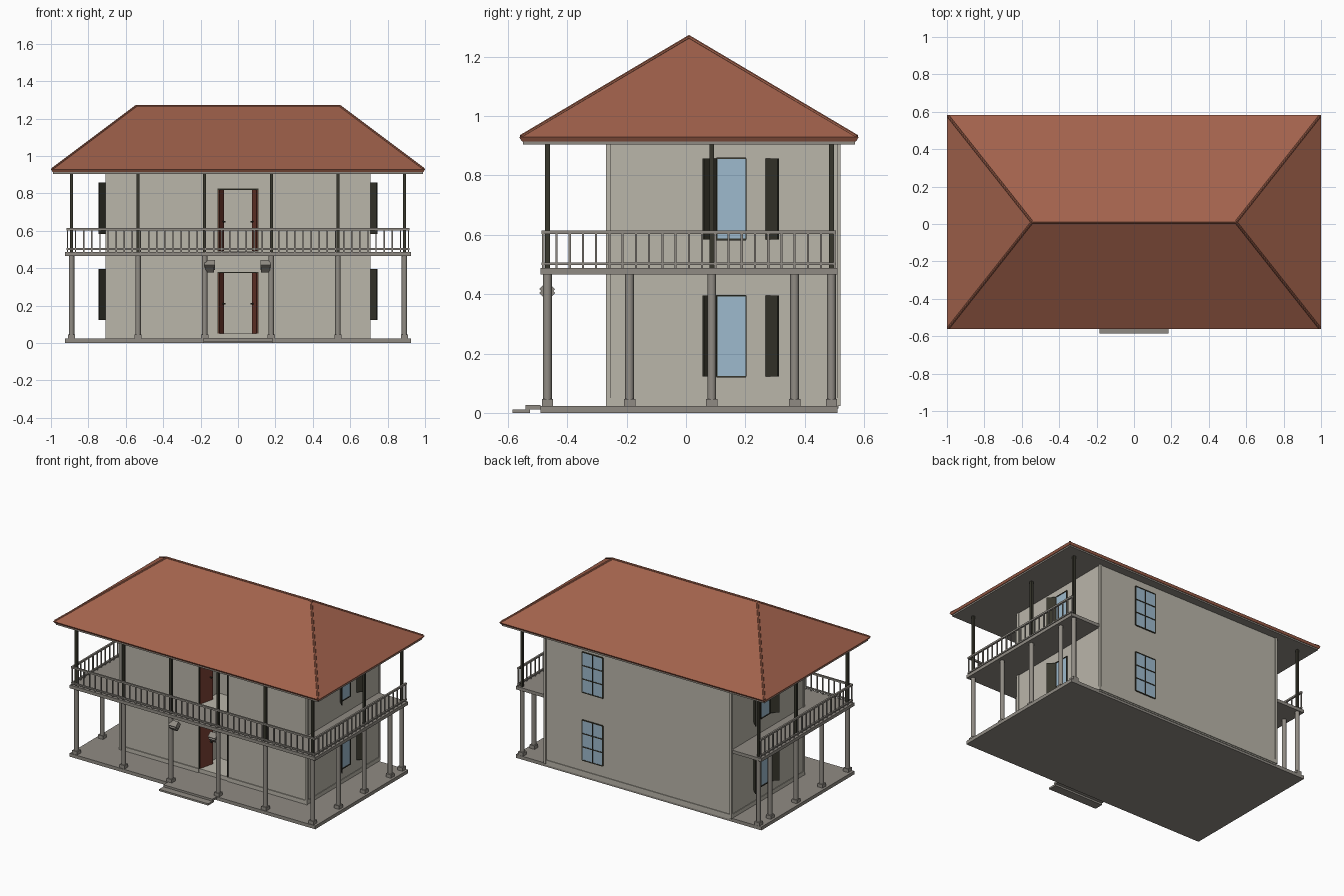
import bpy, bmesh, math
from mathutils import Vector, Matrix

if "Cube" in bpy.data.objects:
    bpy.data.objects.remove(bpy.data.objects["Cube"])


def mat(name, r, g, b):
    m = bpy.data.materials.new(name)
    m.diffuse_color = (r, g, b, 1)
    m.use_nodes = True
    m.node_tree.nodes["Principled BSDF"].inputs["Base Color"].default_value = m.diffuse_color
    return m


WALL = mat("plaster", 0.49, 0.465, 0.40)
STONE = mat("grey stone", 0.28, 0.26, 0.23)
ROOF = mat("roof tile", 0.36, 0.122, 0.072)
DARK = mat("dark green wood", 0.038, 0.037, 0.025)
DOOR = mat("red brown wood", 0.20, 0.052, 0.034)
GLASS = mat("window glass", 0.34, 0.49, 0.61)


class Part:
    """Collects simple solids into one named object."""

    def __init__(self, name, material):
        self.name, self.material, self.bm = name, material, bmesh.new()

    def box(self, x0, x1, y0, y1, z0, z1, rot=None):
        c = Vector(((x0 + x1) / 2, (y0 + y1) / 2, (z0 + z1) / 2))
        m = Matrix.Translation(c) @ (rot or Matrix()) @ Matrix.Diagonal((x1 - x0, y1 - y0, z1 - z0, 1))
        bmesh.ops.create_cube(self.bm, size=1, matrix=m)

    def plank(self, a, b, z0, z1, t):
        """Upright board between two points in plan."""
        a, b = Vector(a), Vector(b)
        d, c = b - a, (a + b) / 2
        h = d.length / 2
        self.box(c.x - h, c.x + h, c.y - t / 2, c.y + t / 2, z0, z1,
                 Matrix.Rotation(math.atan2(d.y, d.x), 4, 'Z'))

    def rod(self, a, b, r, sides=12):
        a, b = Vector(a), Vector(b)
        m = Matrix.Translation((a + b) / 2) @ (b - a).to_track_quat('Z', 'Y').to_matrix().to_4x4()
        bmesh.ops.create_cone(self.bm, cap_ends=True, segments=sides, radius1=r, radius2=r,
                              depth=(b - a).length, matrix=m)

    def done(self, smooth=False):
        me = bpy.data.meshes.new(self.name)
        bmesh.ops.recalc_face_normals(self.bm, faces=self.bm.faces)
        self.bm.to_mesh(me)
        self.bm.free()
        me.materials.append(self.material)
        ob = bpy.data.objects.new(self.name, me)
        bpy.context.collection.objects.link(ob)
        if smooth:
            bpy.context.view_layer.objects.active = ob
            ob.select_set(True)
            bpy.ops.object.shade_smooth_by_angle(angle=math.radians(40))
            ob.select_set(False)
        return ob


# ground slab, balcony slab and entrance steps
p = Part("floor_slabs", STONE)
p.box(-0.925, 0.925, -0.49, 0.51, 0, 0.023)
p.box(-0.925, 0.925, -0.49, 0.51, 0.466, 0.488)
p.done()
p = Part("entrance_steps", STONE)
p.box(-0.185, 0.185, -0.585, -0.525, 0, 0.012)
p.box(-0.185, 0.185, -0.54, -0.49, 0.012, 0.026)
p.done()

# house body with two door recesses
DOOR_Z = [(0.05, 0.38), (0.489, 0.825)]
p = Part("door_recess_cutter", WALL)
for z0, z1 in DOOR_Z:
    p.box(-0.108, 0.108, -0.4, -0.06, z0, z1)
cutter = p.done()
cutter.hide_render = True
cutter.hide_set(True)
p = Part("house_walls", WALL)
p.box(-0.702, 0.702, -0.262, 0.514, 0.015, 0.91)
body = p.done()
mod = body.modifiers.new("doors", 'BOOLEAN')
mod.operation, mod.solver, mod.object = 'DIFFERENCE', 'EXACT', cutter

# corner boards and skirting
p = Part("wall_trim", WALL)
for s in (-1, 1):
    for y0, y1 in ((-0.27, -0.255), (0.508, 0.521)):
        a, b = sorted((s * 0.692, s * 0.708))
        p.box(a, b, y0, y1, 0.023, 0.908)
    a, b = sorted((s * 0.7, s * 0.706))
    p.box(a, b, -0.268, 0.519, 0.023, 0.05)
    a, b = sorted((s * 0.11, s * 0.706))
    p.box(a, b, -0.268, -0.26, 0.023, 0.05)
p.box(-0.706, 0.706, 0.51, 0.519, 0.023, 0.05)
p.done()

# open door leaves, door frames, handles
leaf, frame, knob = Part("door_leaves", DOOR), Part("door_frames", DARK), Part("door_handles", DARK)
for z0, z1 in DOOR_Z:
    for s in (-1, 1):
        leaf.plank((s * 0.104, -0.26), (s * 0.08, -0.16), z0 + 0.002, z1 - 0.006, 0.008)
        knob.rod((s * 0.085, -0.18, z0 + 0.16), (s * 0.068, -0.185, z0 + 0.16), 0.004, 8)
        frame.plank((s * 0.108, -0.268), (s * 0.108, -0.255), z0, z1, 0.005)
    frame.box(-0.11, 0.11, -0.268, -0.25, z1 - 0.006, z1)
for q in (leaf, frame, knob):
    q.done()

# inner door seen through the lower entrance
p = Part("inner_door", WALL)
p.box(-0.075, 0.005, -0.066, -0.058, 0.05, 0.355)
p.done()

# windows: side pair with open shutters, back pair with glazing bars
glass, bars, shut = Part("window_glass", GLASS), Part("window_frames", DARK), Part("shutters", DARK)
for z0, z1 in ((0.122, 0.395), (0.584, 0.858)):
    for s in (-1, 1):
        a, b = sorted((s * 0.70, s * 0.705))
        glass.box(a, b, 0.105, 0.20, z0, z1)
        a, b = sorted((s * 0.70, s * 0.708))
        for z in (z0, z1):
            bars.box(a, b, 0.102, 0.203, z - 0.003, z + 0.003)
        for y in (0.104, 0.202):
            bars.box(a, b, y - 0.002, y + 0.002, z0, z1)
        shut.plank((s * 0.703, 0.27), (s * 0.744, 0.311), z0, z1, 0.007)
        shut.plank((s * 0.703, 0.10), (s * 0.744, 0.058), z0, z1, 0.007)
    x0, x1 = 0.265, 0.42
    glass.box(x0, x1, 0.51, 0.517, z0, z1)
    for i in range(3):
        x = x0 + (x1 - x0) * i / 2
        bars.box(x - 0.003, x + 0.003, 0.51, 0.52, z0, z1)
    for i in range(4):
        z = z0 + (z1 - z0) * i / 3
        bars.box(x0, x1, 0.51, 0.52, z - 0.003, z + 0.003)
for q in (glass, bars, shut):
    q.done()

# lower round columns on plinths, upper slim posts
cols, base, posts = Part("lower_columns", STONE), Part("column_plinths", STONE), Part("upper_posts", DARK)
SPOTS = [(-0.89 + 0.356 * i, -0.467) for i in range(6)]
SPOTS += [(s * 0.89, y) for s in (-1, 1) for y in (-0.19, 0.087, 0.366, 0.49)]
for x, y in SPOTS:
    cols.rod((x, y, 0.023), (x, y, 0.467), 0.0148)
    base.box(x - 0.019, x + 0.019, y - 0.019, y + 0.019, 0.022, 0.046)
    if y not in (-0.19, 0.366):
        posts.box(x - 0.008, x + 0.008, y - 0.008, y + 0.008, 0.487, 0.91)
cols.done(smooth=True)
base.done()
posts.done()

# balcony railing on three sides
p = Part("balcony_railing", STONE)
RAIL_Z = ((0.498, 0.507), (0.603, 0.615))
for z0, z1 in RAIL_Z:
    p.box(-0.918, 0.918, -0.487, -0.475, z0, z1)
    for s in (-1, 1):
        a, b = sorted((s * 0.906, s * 0.918))
        p.box(a, b, -0.487, 0.505, z0, z1)
w = 0.0035
for i in range(43):
    x = -0.912 + 1.824 * i / 42
    p.box(x - w, x + w, -0.481 - w, -0.481 + w, 0.487, 0.607)
for i in range(1, 23):
    y = -0.481 + 0.981 * i / 22
    for s in (-1, 1):
        p.box(s * 0.912 - w, s * 0.912 + w, y - w, y + w, 0.487, 0.607)
p.done()

# small lamps under the balcony, bars turned on edge
p = Part("porch_lamps", STONE)
turn = Matrix.Rotation(math.radians(45), 4, 'X')
for x in (-0.15, 0.147):
    for z, hw in ((0.417, 0.028), (0.404, 0.023)):
        p.box(x - hw, x + hw, -0.487, -0.449, z - 0.019, z + 0.019, turn)
p.done()

# hipped roof: eave band rising to a ridge
p = Part("hip_roof", ROOF)
rings = []
for x, y0, y1, z in ((0.992, -0.553, 0.573, 0.915), (1.0, -0.562, 0.582, 0.929)):
    rings.append([p.bm.verts.new(v) for v in ((-x, y0, z), (x, y0, z), (x, y1, z), (-x, y1, z))])
lo, hi = rings
rl, rr = p.bm.verts.new((-0.545, 0.01, 1.268)), p.bm.verts.new((0.545, 0.01, 1.268))
p.bm.faces.new(lo)
for i in range(4):
    j = (i + 1) % 4
    p.bm.faces.new((lo[i], lo[j], hi[j], hi[i]))
for f in ((hi[0], hi[1], rr, rl), (hi[1], hi[2], rr), (hi[2], hi[3], rl, rr), (hi[3], hi[0], rl)):
    p.bm.faces.new(f)
p.done()

# ridge and hip cap tiles
p = Part("roof_caps", ROOF)
p.rod((-0.545, 0.01, 1.266), (0.545, 0.01, 1.266), 0.007, 8)
for s in (-1, 1):
    for y in (-0.555, 0.575):
        p.rod((s * 0.545, 0.01, 1.266), (s * 0.992, y, 0.931), 0.007, 8)
p.done()

# flat soffit under the eaves
p = Part("soffit", STONE)
p.box(-0.988, 0.988, -0.55, 0.57, 0.905, 0.916)
p.done()
